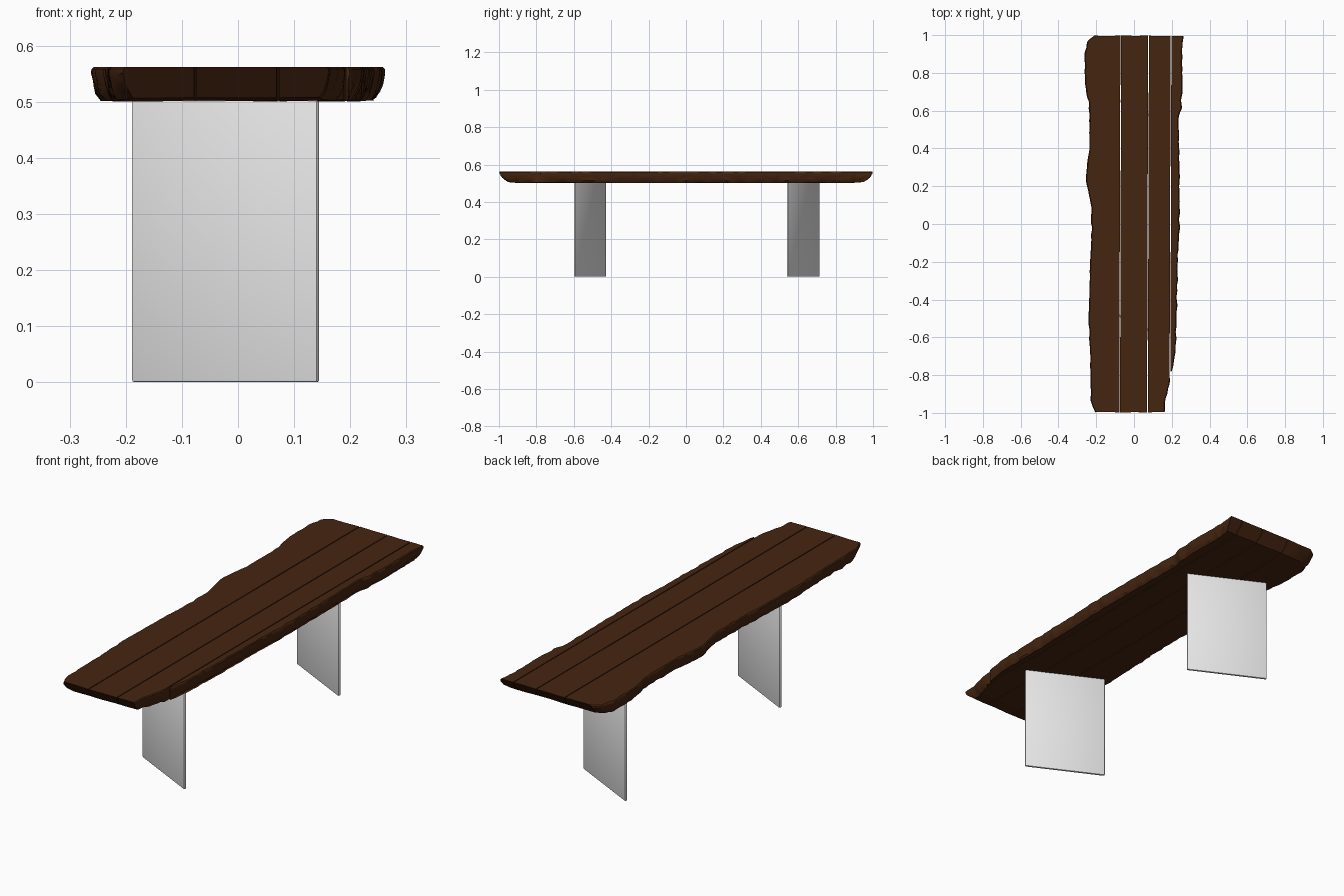
import bpy, bmesh, math
from mathutils import Vector, noise

if "Cube" in bpy.data.objects:
    bpy.data.objects.remove(bpy.data.objects["Cube"])

def material(name, rgb):
    m = bpy.data.materials.new(name)
    m.diffuse_color = (*rgb, 1)
    m.use_nodes = True
    m.node_tree.nodes["Principled BSDF"].inputs["Base Color"].default_value = m.diffuse_color
    return m

WOOD = material("dark walnut", (0.060, 0.018, 0.005))
PANEL = material("pale panel", (0.80, 0.80, 0.80))

# live-edge outlines: (y, x)
LEFT = [(-1, -.205), (-.97, -.222), (-.9, -.23), (-.7, -.232), (-.5, -.24), (-.3, -.235), (-.2, -.232),
        (-.1, -.226), (.1, -.226), (.23, -.255), (.3, -.25), (.4, -.237), (.63, -.236),
        (.7, -.255), (.8, -.261), (.92, -.26), (.97, -.245), (1, -.21)]
RIGHT = [(-1, .162), (-.95, .165), (-.9, .176), (-.8, .196), (-.68, .22), (-.5, .226), (-.2, .232),
         (0, .241), (.3, .241), (.55, .236), (.62, .25), (.75, .258), (.9, .253), (1, .263)]
SEAMS = [-.073, .074, .193]
Z0, Z1 = .502, .562
LEVELS = [0, .2, .4, .6, .8, .93, 1]
UNDERCUT = [.018, .009, .005, .003, .0, .001, .005]
ROWS = 170

def outline(pts, y):
    for (a, xa), (b, xb) in zip(pts, pts[1:]):
        if y <= b:
            return xa + (xb - xa) * (y - a) / (b - a)
    return pts[-1][1]

def rough(x, y, z, amount):
    return amount * noise.noise(Vector((x * 9, y * 22, z * 30)))

def left_x(y):
    return outline(LEFT, y) + rough(1, y, 0, .006)

def right_x(y):
    return outline(RIGHT, y) + rough(3, y, 0, .006)

def plank(name, seam_l, seam_r, y_min):
    bm = bmesh.new()
    rings = []
    for i in range(ROWS + 1):
        y = y_min + (1 - y_min) * i / ROWS
        xl = left_x(y) if seam_l is None else seam_l + .002 + .003 * y
        live_r = seam_r is None or right_x(y) < seam_r
        xr = right_x(y) if live_r else seam_r - .002 + .003 * y
        xr = max(xr, xl + .004)
        ring = []

        def put(x, t):
            # ends are rounded under and slightly ragged
            e = max(0, (abs(y) - .88) / .12)
            yy = y - math.copysign(e * (.045 * (1 - t) ** 2 + .004 + rough(x, 5, t / 10, .006)), y)
            z = Z0 + (Z1 - Z0) * t
            z += rough(x, y / 6, t, .003) if t == 0 else 0
            z += e * .006 * (1 - t)
            ring.append(bm.verts.new((x, yy, z)))

        for k, t in enumerate(LEVELS):                      # right side, going up
            x = xr - (UNDERCUT[k] + rough(6, y, t / 10, .007) * (1 - t) if live_r else 0)
            put(max(x, xl + .003), t)
        for f in (.75, .5, .25):                            # top
            put(xl + (xr - xl) * f, 1)
        for k in reversed(range(len(LEVELS))):              # left side, going down
            t = LEVELS[k]
            put(xl + (UNDERCUT[k] + rough(8, y, t / 10, .007) * (1 - t) if seam_l is None else 0), t)
        for f in (.25, .5, .75):                            # underside
            put(xl + (xr - xl) * f, 0)
        rings.append(ring)
    n = len(rings[0])
    for a, b in zip(rings, rings[1:]):
        for j in range(n):
            bm.faces.new((a[j], a[(j + 1) % n], b[(j + 1) % n], b[j]))
    bm.faces.new(rings[0])
    bm.faces.new(rings[-1])
    bmesh.ops.recalc_face_normals(bm, faces=bm.faces)
    finish(name, bm, WOOD)

def finish(name, bm, mat):
    me = bpy.data.meshes.new(name)
    bm.to_mesh(me)
    bm.free()
    me.materials.append(mat)
    ob = bpy.data.objects.new(name, me)
    bpy.context.collection.objects.link(ob)
    bpy.ops.object.select_all(action='DESELECT')
    ob.select_set(True)
    bpy.context.view_layer.objects.active = ob
    bpy.ops.object.shade_smooth_by_angle(angle=math.radians(35))
    return ob

# seat planks
plank("left_plank", None, SEAMS[0], -1)
plank("middle_plank", SEAMS[0], SEAMS[1], -1)
plank("right_plank", SEAMS[1], SEAMS[2], -1)
plank("right_edge_plank", SEAMS[2], None, -.78)

# thin leg panels, turned about z
ANGLE = -math.atan2(.165, .33)
for name, y in (("front_leg", -.513), ("back_leg", .627)):
    bm = bmesh.new()
    bmesh.ops.create_cube(bm, size=1)
    bmesh.ops.scale(bm, vec=(.37, .012, .502), verts=bm.verts)
    bmesh.ops.bevel(bm, geom=bm.edges[:], offset=.004, segments=2, affect='EDGES', profile=.5)
    leg = finish(name, bm, PANEL)
    leg.location = (-.022, y, .251)
    leg.rotation_euler.z = ANGLE
